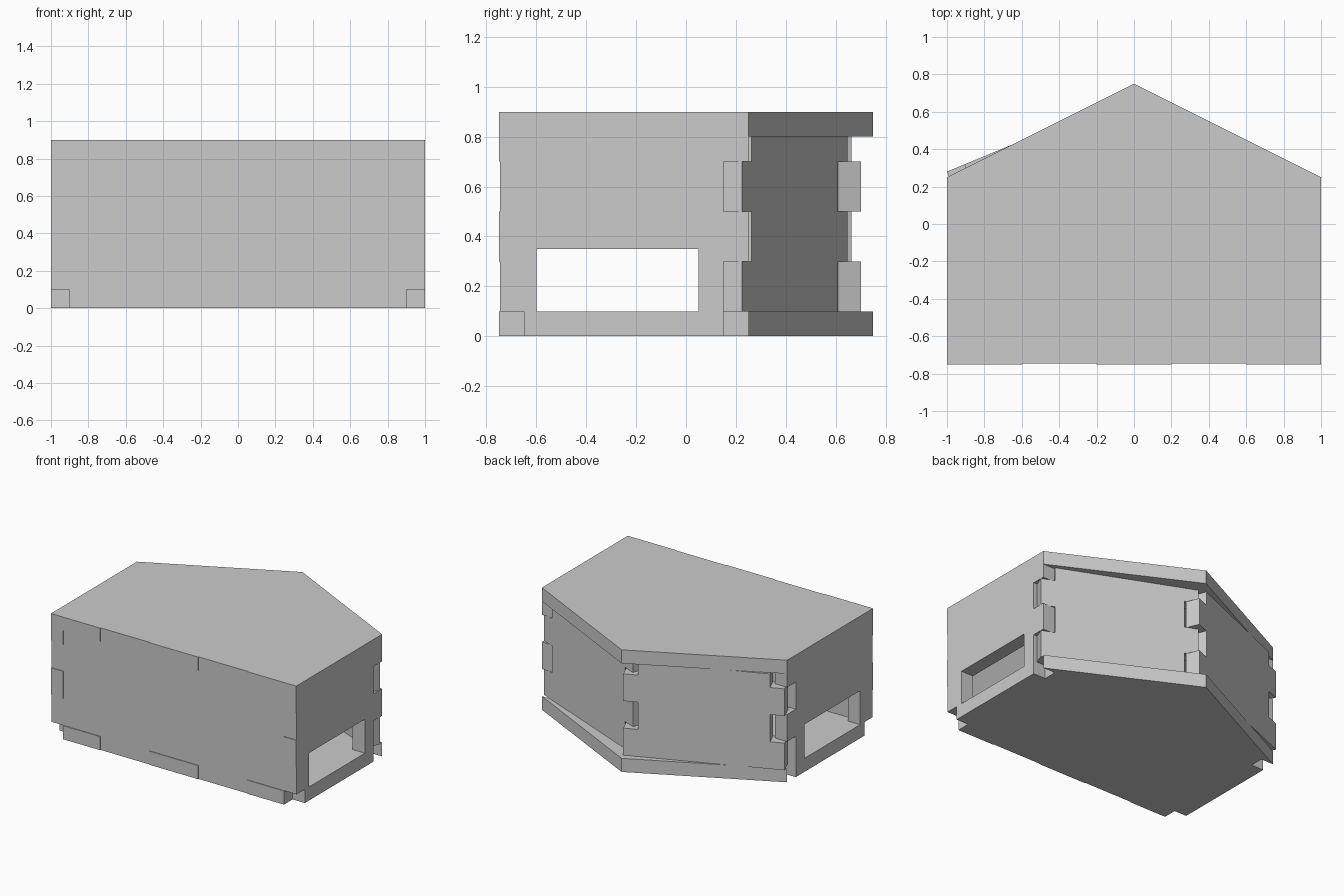
import bpy, bmesh, math
from mathutils import Vector

cube = bpy.data.objects.get("Cube")
if cube:
    bpy.data.objects.remove(cube, do_unlink=True)

grey = bpy.data.materials.new("plain grey")
grey.use_nodes = True
grey.diffuse_color = (0.6, 0.6, 0.6, 1)
grey.node_tree.nodes["Principled BSDF"].inputs["Base Color"].default_value = (0.6, 0.6, 0.6, 1)

T = 0.1                                # board thickness
Z = [0.1, 0.3, 0.5, 0.7, 0.8]          # finger heights on the walls
UP = Vector((0, 0, 1))


def board(name, outline, origin, along, up, depth):
    """Extrude a flat outline, laid out on two axes, by the depth vector."""
    bm = bmesh.new()
    o = Vector(origin)
    face = bm.faces.new([bm.verts.new(o + along * a + up * b) for a, b in outline])
    ext = bmesh.ops.extrude_face_region(bm, geom=[face], use_keep_orig=True)
    moved = [g for g in ext["geom"] if isinstance(g, bmesh.types.BMVert)]
    bmesh.ops.translate(bm, verts=moved, vec=depth)
    bmesh.ops.recalc_face_normals(bm, faces=bm.faces)
    mesh = bpy.data.meshes.new(name)
    bm.to_mesh(mesh)
    bm.free()
    mesh.materials.append(grey)
    ob = bpy.data.objects.new(name, mesh)
    bpy.context.collection.objects.link(ob)
    return ob


def fingers(outer, inner, outer_first):
    """One vertical finger edge, from bottom to top."""
    pts = []
    for i in range(4):
        u = outer if (i % 2 == 0) == outer_first else inner
        pts += [(u, Z[i]), (u, Z[i + 1])]
    return pts


X, Y = Vector((1, 0, 0)), Vector((0, 1, 0))

# Floor and roof: five-sided boards with slots for the front tabs
slots = []
for c in (-0.4, 0.4):
    slots += [(c - 0.2, -0.75), (c - 0.2, -0.65), (c + 0.2, -0.65), (c + 0.2, -0.75)]
right = [(0.9, -0.75), (0.9, -0.65), (1, -0.65), (1, 0.15), (0.9, 0.15), (0.9, 0.25), (1, 0.25)]
left = [(-x, y) for x, y in reversed(right)]
board("floor", slots + right + [(0, 0.75)] + left, (0, 0, 0), X, Y, UP * T)
board("roof", slots + [(1, -0.75), (1, 0.25), (0, 0.75), (-1, 0.25), (-1, -0.75)],
      (0, 0, 0.8), X, Y, UP * T)

# Front wall, with two tabs through the floor and two through the roof
edge = fingers(1, 0.9, True)
bottom, top = [], []
for c in (-0.4, 0.4):
    bottom += [(c - 0.2, 0.1), (c - 0.2, 0), (c + 0.2, 0), (c + 0.2, 0.1)]
    top += [(-c + 0.2, 0.8), (-c + 0.2, 0.9), (-c - 0.2, 0.9), (-c - 0.2, 0.8)]
board("front_wall", bottom + edge + top + [(-x, z) for x, z in reversed(edge)],
      (0, -0.745, 0), X, UP, Y * 0.095)

# Side walls, each with a low opening resting on the floor
opening = [(-0.6, 0.1), (-0.6, 0.35), (0.05, 0.35), (0.05, 0.1)]
side = opening + fingers(0.25, 0.15, False) + fingers(-0.75, -0.65, False)[::-1]
for name, s in (("left_wall", 1), ("right_wall", -1)):
    board(name, side, (s, 0, 0), Y, UP, X * (-s * T))

# Back walls, turned slightly off the roof edge and interlocking at the middle
ang = math.radians(22.5)
L = 1.104
for name, s, y, first in (("back_left_wall", 1, 0.225, False), ("back_right_wall", -1, 0.28, True)):
    along = Vector((-s * math.cos(ang), math.sin(ang), 0))
    inward = Vector((-s * math.sin(ang), -math.cos(ang), 0))
    outline = fingers(L, L - T, first) + fingers(0, T, True)[::-1]
    board(name, outline, (s, y, 0), along, UP, inward * T)
